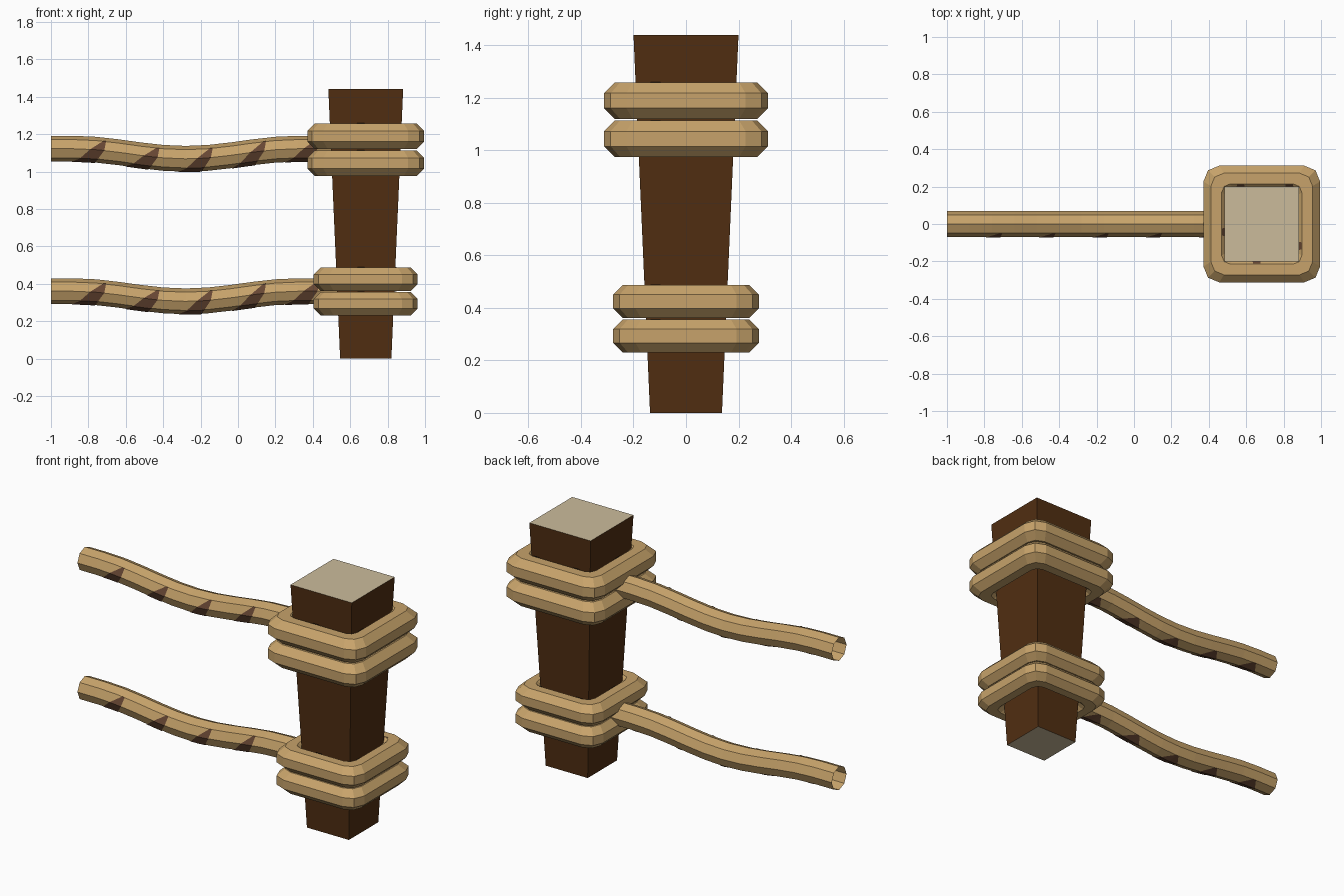
import bpy
import math

if "Cube" in bpy.data.objects:
    bpy.data.objects.remove(bpy.data.objects["Cube"])

CX = 0.683  # post centre


def material(name, rgb):
    m = bpy.data.materials.new(name)
    m.diffuse_color = (*rgb, 1)
    m.use_nodes = True
    m.node_tree.nodes["Principled BSDF"].inputs["Base Color"].default_value = m.diffuse_color
    return m


BARK = material("dark_wood", (0.082, 0.028, 0.006))
CUT = material("cut_wood", (0.60, 0.50, 0.33))
ROPE = material("rope_tan", (0.57, 0.365, 0.145))
STRIPE = material("rope_shadow_brown", (0.135, 0.062, 0.033))


def mesh(name, verts, faces, *mats):
    me = bpy.data.meshes.new(name)
    me.from_pydata(verts, [], faces)
    for m in mats:
        me.materials.append(m)
    ob = bpy.data.objects.new(name, me)
    bpy.context.collection.objects.link(ob)
    return ob


# Tapered square post, pale cut ends
def square(h, z):
    return [(CX + sx * h, sy * h, z) for sx, sy in ((-1, -1), (1, -1), (1, 1), (-1, 1))]


post = mesh("post", square(0.137, 0) + square(0.2, 1.44),
            [(3, 2, 1, 0), (4, 5, 6, 7)] + [(i, (i + 1) % 4, 4 + (i + 1) % 4, 4 + i) for i in range(4)],
            BARK, CUT)
for p in post.data.polygons:
    p.material_index = 1 if abs(p.normal.z) > 0.9 else 0


# Rope loops: octagonal section swept round a rounded square
def rope_loop(name, half, z, r):
    rc = r / math.cos(math.pi / 8)
    verts = []
    for k in range(8):
        a = math.radians(22.5 + 45 * k)
        h = half + rc * math.cos(a)
        c = 0.085 + (rc * math.cos(a) - r) * 0.4
        for q in range(4):
            mid = math.radians(45 + 90 * q)
            ox = math.copysign(h - c, math.cos(mid))
            oy = math.copysign(h - c, math.sin(mid))
            for t in (-45, 0, 45):
                b = mid + math.radians(t)
                verts.append((CX + ox + c * math.cos(b), oy + c * math.sin(b), z + rc * math.sin(a)))
    faces = [(k * 12 + i, k * 12 + (i + 1) % 12, (k + 1) % 8 * 12 + (i + 1) % 12, (k + 1) % 8 * 12 + i)
             for k in range(8) for i in range(12)]
    mesh(name, verts, faces, ROPE)
    # small dark flecks on the inner upper facet
    v, f = [], []
    s = rc * math.sin(math.pi / 8)
    l = rc * math.cos(math.pi / 8)
    for turn, pos in ((1, 0.11), (1, -0.15), (2, 0.04), (0, -0.12), (3, -0.03)):
        ca, sa = round(math.cos(turn * math.pi / 2)), round(math.sin(turn * math.pi / 2))
        n = len(v)
        for off, dz, t in ((-l, s, -0.03), (-l, s, 0.03), (-s, l, 0.022), (-s, l, -0.015)):
            d, e = half + off - 0.002, pos + t
            v.append((CX + d * ca - e * sa, d * sa + e * ca, z + dz + 0.002))
        f.append((n, n + 3, n + 2, n + 1))
    mesh(name + "_flecks", v, f, STRIPE)


rope_loop("upper_loop_top", 0.243, 1.189, 0.069)
rope_loop("upper_loop_bottom", 0.243, 1.044, 0.069)
rope_loop("lower_loop_top", 0.215, 0.424, 0.063)
rope_loop("lower_loop_bottom", 0.215, 0.293, 0.063)


# Sagging rope rails, open at the free end
def sag(x):
    u = (x + 0.28) / 0.6
    return 0.054 * 0.5 * (1 + math.cos(math.pi * u)) if abs(u) < 1 else 0


def rail_point(x, deg, z, r):
    a = math.radians(deg)
    return (x, r * math.cos(a), z - sag(x) + r * math.sin(a))


def rail(name, z):
    xs = [-1, -0.88, -0.76, -0.64, -0.52, -0.40, -0.28, -0.16, -0.04, 0.08, 0.20, 0.32, 0.55]
    verts = [rail_point(x, 45 * k, z, 0.069) for x in xs for k in range(8)]
    faces = [(i * 8 + k, i * 8 + (k + 1) % 8, i * 8 + 8 + (k + 1) % 8, i * 8 + 8 + k)
             for i in range(len(xs) - 1) for k in range(8)]
    mesh(name, verts, faces, ROPE)
    # slanted dark stripes wrapping under the front side
    outline = ((135, -0.015, 0.0), (180, -0.085, -0.01), (225, -0.14, -0.045),
               (270, -0.185, -0.06), (315, -0.15, -0.13))
    v, f = [], []
    for s in range(5):
        x0 = -0.705 + 0.285 * s
        n = len(v)
        for deg, a, b in outline:
            for t in (0, 0.5, 1):
                v.append(rail_point(x0 + a + (b - a) * t, deg, z, 0.0715))
        f += [(n + i * 3 + j, n + i * 3 + j + 1, n + i * 3 + j + 4, n + i * 3 + j + 3)[::-1]
              for i in range(4) for j in range(2)]
    mesh(name + "_stripes", v, f, STRIPE)


rail("upper_rail", 1.122)
rail("lower_rail", 0.36)

# Consistent outward faces on closed and tube parts
import bmesh
for ob in bpy.data.objects:
    if not ob.name.endswith(("flecks", "stripes")):
        bm = bmesh.new()
        bm.from_mesh(ob.data)
        bmesh.ops.recalc_face_normals(bm, faces=bm.faces)
        bm.to_mesh(ob.data)
        bm.free()
